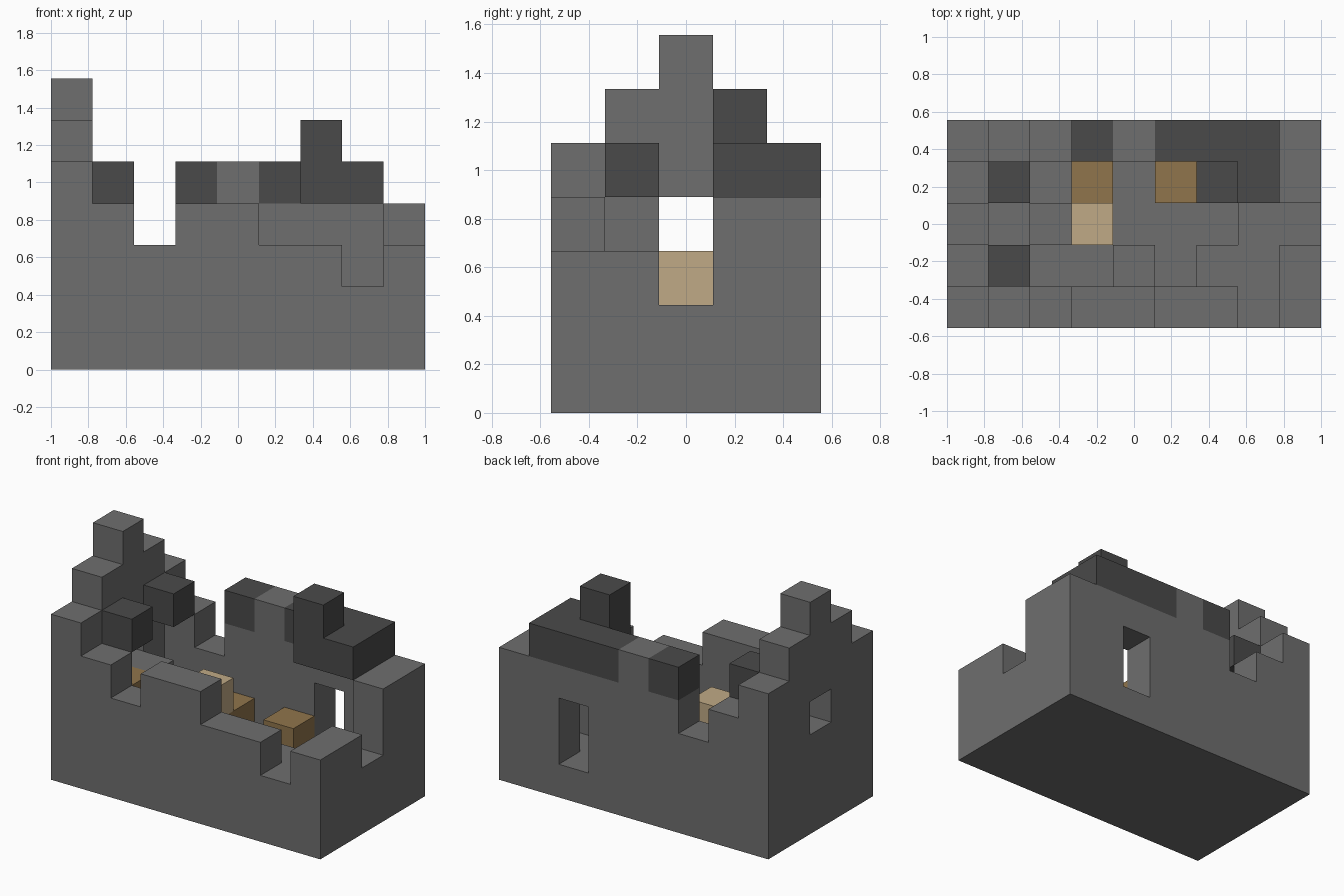
import bpy
import bmesh
from mathutils import Vector

CELL = 2 / 9
NX, NY = 9, 5

cube = bpy.data.objects.get("Cube")
if cube:
    bpy.data.objects.remove(cube, do_unlink=True)


def material(name, rgb):
    mat = bpy.data.materials.new(name)
    mat.use_nodes = True
    color = (*rgb, 1)
    mat.diffuse_color = color
    bsdf = next(n for n in mat.node_tree.nodes if n.type == 'BSDF_PRINCIPLED')
    bsdf.inputs["Base Color"].default_value = color
    return mat


stone = material("grey stone", (0.156, 0.156, 0.156))
charred = material("charred stone", (0.068, 0.068, 0.068))
wood = material("brown wood", (0.279, 0.178, 0.072))
pale = material("pale wood", (0.527, 0.402, 0.238))

# Masonry column heights in blocks: one string per row, front to back
heights = ["543443323",
           "611121223",
           "732111122",
           "611111114",
           "543454444"]
windows = {(0, 2, 3), (6, 4, 1), (6, 4, 2)}
masonry = {(x, y, z)
           for y, row in enumerate(heights)
           for x, h in enumerate(row)
           for z in range(int(h))} - windows


# Split the masonry into floor, four walls and the rubble inside
def part_of(cell):
    x, y, z = cell
    if z == 0:
        return "stone_floor"
    if y == 0:
        return "front_wall"
    if y == NY - 1:
        return "back_wall"
    if x == 0:
        return "right_wall"
    if x == NX - 1:
        return "left_wall"
    return "inner_rubble"


parts = {}
for cell in masonry:
    parts.setdefault(part_of(cell), (set(), stone))[0].add(cell)

# Charred battlements, roof remains and stored crates
parts["charred_battlement"] = ({(x, 4, 4) for x in (3, 5, 6, 7)}, charred)
parts["charred_roof"] = ({(6, 3, 4), (7, 3, 4), (6, 3, 5)}, charred)
parts["front_beam_stub"] = ({(1, 1, 4)}, charred)
parts["back_beam_stub"] = ({(1, 3, 4)}, charred)
parts["corner_crates"] = ({(1, 1, 1), (1, 1, 2)}, wood)
parts["middle_crates"] = ({(3, 3, 1), (3, 2, 1)}, wood)
parts["side_crate"] = ({(5, 3, 1)}, wood)
parts["pale_crate"] = ({(3, 2, 2)}, pale)

occupied = set().union(*(cells for cells, _ in parts.values()))


# Build only the block faces that are open to the air
def build(name, cells, mat):
    bm = bmesh.new()
    for cell in sorted(cells):
        center = Vector(cell) + Vector((0.5, 0.5, 0.5))
        for axis in range(3):
            for sign in (-1, 1):
                normal = Vector((0, 0, 0))
                normal[axis] = sign
                if tuple(int(c + n) for c, n in zip(cell, normal)) in occupied:
                    continue
                u = Vector((0, 0, 0))
                u[(axis + 1) % 3] = 0.5
                v = normal.cross(u)
                middle = center + normal / 2
                corners = (-u - v, u - v, u + v, v - u)
                bm.faces.new([bm.verts.new(middle + c) for c in corners])
    bmesh.ops.remove_doubles(bm, verts=bm.verts, dist=0.001)
    bmesh.ops.translate(bm, verts=bm.verts, vec=(-NX / 2, -NY / 2, 0))
    bmesh.ops.scale(bm, verts=bm.verts, vec=(CELL, CELL, CELL))
    mesh = bpy.data.meshes.new(name)
    bm.to_mesh(mesh)
    bm.free()
    mesh.materials.append(mat)
    bpy.context.collection.objects.link(bpy.data.objects.new(name, mesh))


for name, (cells, mat) in parts.items():
    build(name, cells, mat)
